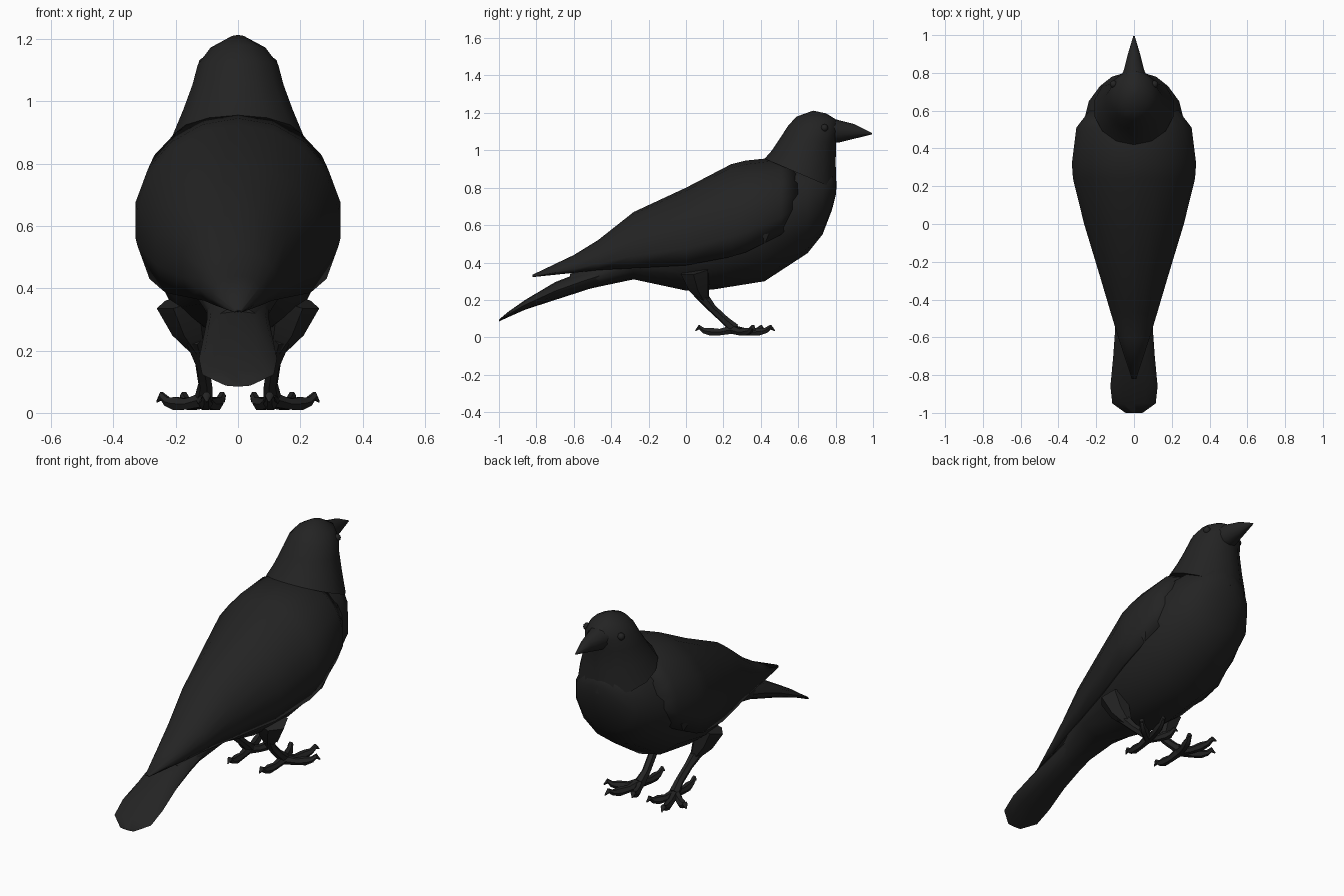
import bpy
import bmesh
from math import sin, cos, pi, radians

cube = bpy.data.objects.get("Cube")
if cube:
    bpy.data.objects.remove(cube)

black = bpy.data.materials.new("soft black")
black.use_nodes = True
COLOR = (0.017, 0.017, 0.017, 1)
black.diffuse_color = COLOR
bsdf = black.node_tree.nodes["Principled BSDF"]
bsdf.inputs["Base Color"].default_value = COLOR
bsdf.inputs["Roughness"].default_value = 0.8


def finish(obj, angle=50):
    obj.data.materials.append(black)
    bpy.ops.object.select_all(action='DESELECT')
    obj.select_set(True)
    bpy.context.view_layer.objects.active = obj
    bpy.ops.object.shade_smooth_by_angle(angle=radians(angle))
    return obj


def mesh_object(name, bm):
    bmesh.ops.recalc_face_normals(bm, faces=bm.faces)
    mesh = bpy.data.meshes.new(name)
    bm.to_mesh(mesh)
    bm.free()
    obj = bpy.data.objects.new(name, mesh)
    bpy.context.collection.objects.link(obj)
    return obj


def bridge(bm, rings, closed):
    for a, b in zip(rings, rings[1:]):
        n = len(a)
        for i in range(n if closed else n - 1):
            j = (i + 1) % n
            bm.faces.new((a[i], a[j], b[j], b[i]))


def loft(name, stations, sides=14):
    """Elliptical rings; each spans two (y, z) points with a half width."""
    bm = bmesh.new()
    rings = []
    for (y0, z0), (y1, z1), w in stations:
        ring = []
        for i in range(sides):
            a = 2 * pi * i / sides
            t = (1 - cos(a)) / 2
            ring.append(bm.verts.new((w * sin(a), y0 + (y1 - y0) * t, z0 + (z1 - z0) * t)))
        rings.append(ring)
    bridge(bm, rings, True)
    bm.faces.new(rings[0])
    bm.faces.new(rings[-1])
    return finish(mesh_object(name, bm))


def upright(rows):
    return [((y, top), (y, bottom), w) for y, top, bottom, w in rows]


# Body, from the tail root to the breast
loft("body", upright([
    (-0.62, 0.34, 0.235, 0.07), (-0.47, 0.39, 0.27, 0.10),
    (-0.28, 0.52, 0.31, 0.15), (0.0, 0.72, 0.25, 0.24),
    (0.14, 0.80, 0.255, 0.28), (0.42, 0.93, 0.30, 0.305),
    (0.65, 0.94, 0.45, 0.245), (0.73, 0.92, 0.55, 0.185),
    (0.78, 0.90, 0.68, 0.12), (0.803, 0.86, 0.77, 0.04)]))

# Neck and head
loft("head", [
    ((0.42, 0.955), (0.805, 0.79), 0.215), ((0.46, 1.0), (0.80, 0.93), 0.18),
    ((0.50, 1.06), (0.802, 1.04), 0.15), ((0.545, 1.13), (0.815, 1.10), 0.132),
    ((0.59, 1.18), (0.81, 1.16), 0.09), ((0.68, 1.212), (0.75, 1.197), 0.025)])

# Beak
loft("beak", upright([
    (0.77, 1.175, 1.04, 0.075), (0.82, 1.16, 1.042, 0.055),
    (0.90, 1.14, 1.062, 0.034), (0.995, 1.092, 1.085, 0.004)]), 10)

# Tail
loft("tail", upright([
    (-0.40, 0.40, 0.30, 0.10), (-0.56, 0.35, 0.245, 0.10),
    (-0.70, 0.295, 0.20, 0.11), (-0.86, 0.20, 0.148, 0.125),
    (-0.95, 0.137, 0.108, 0.115), (-1.0, 0.095, 0.085, 0.045)]), 12)

# Folded wings: an arched shell that wraps over the back
bm = bmesh.new()
rings = []
for y, top, bottom, w in [
        (-0.82, 0.335, 0.322, 0.012), (-0.60, 0.44, 0.345, 0.085),
        (-0.47, 0.52, 0.36, 0.125), (-0.28, 0.67, 0.37, 0.182),
        (0.0, 0.80, 0.385, 0.268), (0.24, 0.925, 0.43, 0.328),
        (0.32, 0.945, 0.455, 0.334), (0.51, 0.965, 0.55, 0.31),
        (0.60, 0.91, 0.65, 0.24)]:
    h = (top - bottom) / 1.5
    ring = []
    for i in range(13):
        a = radians(-30 + 240 * i / 12)
        ring.append(bm.verts.new((w * cos(a), y, top - h + h * sin(a))))
    rings.append(ring)
bridge(bm, rings, False)
wings = mesh_object("folded_wings", bm)
shell = wings.modifiers.new("thickness", 'SOLIDIFY')
shell.thickness = 0.015
shell.offset = -1
finish(wings)


def tubes(name, paths):
    """Tapered tubes; each path is a list of (point, radius)."""
    curve = bpy.data.curves.new(name, 'CURVE')
    curve.dimensions = '3D'
    curve.bevel_depth = 1
    curve.bevel_resolution = 1
    curve.use_fill_caps = True
    for path in paths:
        spline = curve.splines.new('POLY')
        spline.points.add(len(path) - 1)
        for p, (co, r) in zip(spline.points, path):
            p.co = (*co, 1)
            p.radius = r
    obj = bpy.data.objects.new(name, curve)
    bpy.context.collection.objects.link(obj)
    bpy.ops.object.select_all(action='DESELECT')
    obj.select_set(True)
    bpy.context.view_layer.objects.active = obj
    bpy.ops.object.convert(target='MESH')
    finish(bpy.context.view_layer.objects.active)


def toe(s, x, y):
    """A knuckled toe from the ankle to a hooked claw at (x, y)."""
    ax, ay = 0.11, 0.25

    def at(t, z):
        return (s * (ax + (x - ax) * t), ay + (y - ay) * t, z)
    return [(at(0, 0.042), 0.026), (at(0.35, 0.028), 0.02), (at(0.6, 0.03), 0.024),
            (at(0.78, 0.036), 0.016), (at(0.9, 0.055), 0.014), (at(1, 0.035), 0.003)]


for side, s in (("left", 1), ("right", -1)):
    # Thigh, shank and toes
    tubes(side + "_thigh", [[((s * 0.18, 0.05, 0.36), 0.085),
                             ((s * 0.155, 0.07, 0.27), 0.06),
                             ((s * 0.125, 0.10, 0.20), 0.026)]])
    tubes(side + "_shank", [[((s * 0.14, 0.07, 0.24), 0.035),
                             ((s * 0.115, 0.14, 0.155), 0.023),
                             ((s * 0.105, 0.21, 0.09), 0.023),
                             ((s * 0.11, 0.26, 0.045), 0.03)]])
    tubes(side + "_foot", [toe(s, *tip) for tip in
                           ((0.26, 0.37), (0.18, 0.475), (0.045, 0.42), (0.10, 0.05))])
    # Eye
    bpy.ops.mesh.primitive_uv_sphere_add(segments=10, ring_count=6, radius=0.02,
                                         location=(s * 0.108, 0.74, 1.12))
    eye = bpy.context.object
    eye.name = side + "_eye"
    finish(eye)
